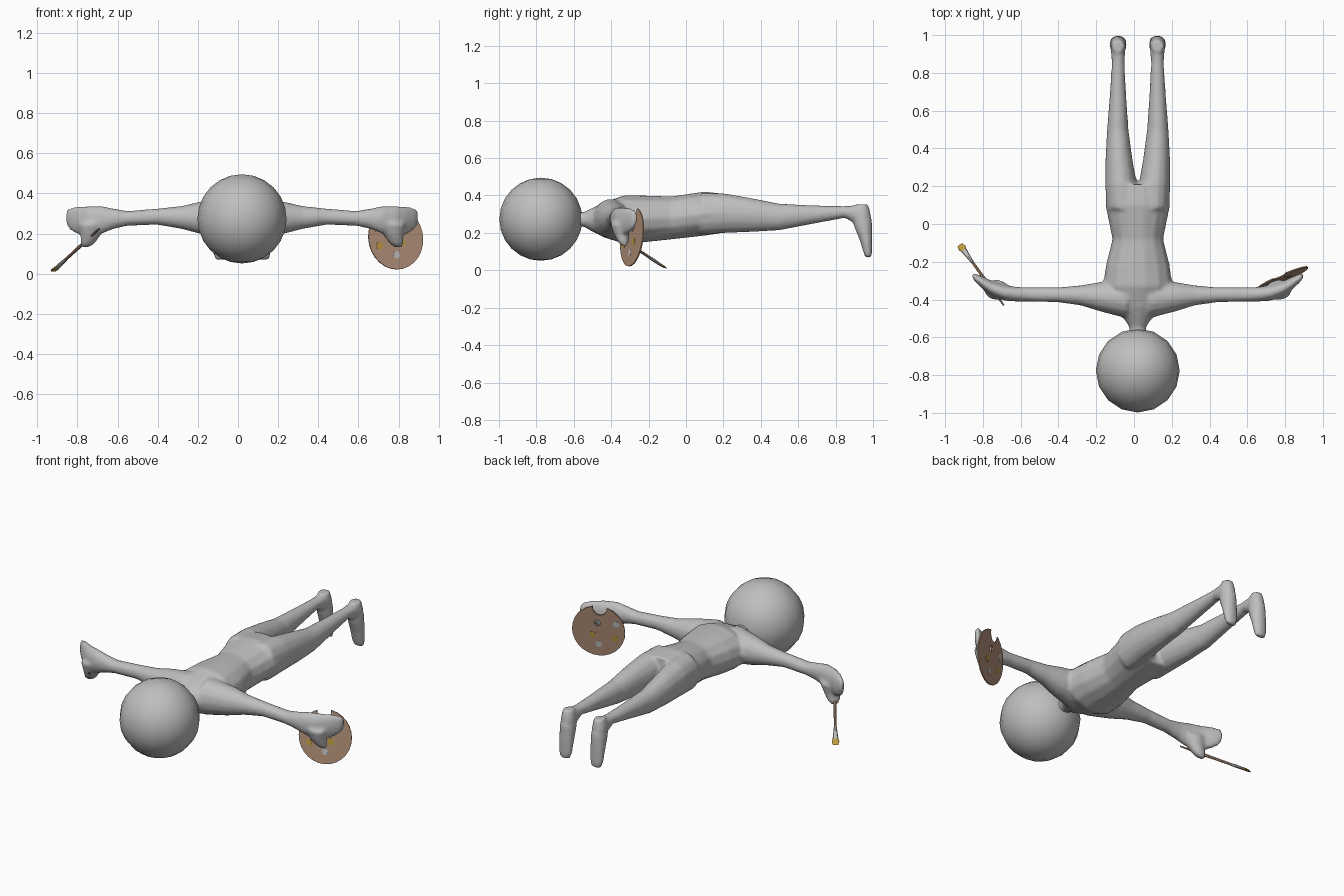
import bpy, bmesh
from math import cos, sin, pi, radians
from mathutils import Vector, Matrix

cube = bpy.data.objects.get("Cube")
if cube:
    bpy.data.objects.remove(cube, do_unlink=True)

MID = 0.02  # symmetry plane of the figure


def material(name, rgb):
    m = bpy.data.materials.new(name)
    m.use_nodes = True
    m.diffuse_color = (*rgb, 1)
    m.node_tree.nodes["Principled BSDF"].inputs["Base Color"].default_value = (*rgb, 1)
    return m


grey = material("clay grey", (0.52, 0.52, 0.52))
wood = material("warm wood", (0.45, 0.28, 0.19))
ochre = material("ochre yellow", (0.50, 0.32, 0.05))


def loft(bm, rings, sides=14):
    """Closed tube through elliptical rings (centre, half axis, half axis)."""
    loops = []
    for c, u, v in rings:
        c, u, v = Vector(c), Vector(u), Vector(v)
        angles = [2 * pi * i / sides for i in range(sides)]
        loops.append([bm.verts.new(c + u * cos(a) + v * sin(a)) for a in angles])
    faces = [bm.faces.new(loops[0]), bm.faces.new(loops[-1])]
    for a, b in zip(loops, loops[1:]):
        for i in range(sides):
            j = (i + 1) % sides
            faces.append(bm.faces.new((a[i], a[j], b[j], b[i])))
    bmesh.ops.recalc_face_normals(bm, faces=faces)


def finish(bm, name, mat, smooth=True):
    mesh = bpy.data.meshes.new(name)
    bm.to_mesh(mesh)
    bm.free()
    mesh.materials.append(mat)
    mesh.polygons.foreach_set("use_smooth", [smooth] * len(mesh.polygons))
    ob = bpy.data.objects.new(name, mesh)
    bpy.context.scene.collection.objects.link(ob)
    return ob


# Torso: y, half width, bottom, top
TORSO = [(-0.59, .045, .235, .31), (-0.545, .045, .232, .312), (-0.50, .075, .205, .335),
         (-0.44, .13, .175, .365), (-0.33, .185, .138, .403), (-0.22, .17, .148, .402),
         (-0.08, .135, .163, .397), (0.10, .172, .183, .423), (0.21, .165, .2, .41)]
# Arm: x offset, y, half depth, bottom, top
ARM = [(.06, -.40, .10, .17, .385), (.20, -.385, .078, .195, .362), (.30, -.378, .054, .222, .338),
       (.42, -.375, .04, .243, .325), (.57, -.373, .038, .238, .313), (.64, -.372, .039, .222, .325),
       (.70, -.365, .042, .198, .338), (.77, -.342, .04, .19, .338), (.82, -.312, .034, .195, .335),
       (.86, -.285, .022, .22, .328), (.877, -.272, .012, .25, .315)]
# Leg: y, x offset, half width, bottom, top
LEG = [(.08, .086, .08, .19, .415), (.21, .089, .084, .198, .412), (.35, .1, .071, .204, .387),
       (.5, .106, .057, .213, .357), (.68, .105, .044, .248, .348), (.85, .104, .034, .28, .343)]

bm = bmesh.new()
loft(bm, [((MID, y, (lo + hi) / 2), (w, 0, 0), (0, 0, (hi - lo) / 2)) for y, w, lo, hi in TORSO])
for s in (1, -1):
    loft(bm, [((MID + s * x, y, (lo + hi) / 2), (0, d, 0), (0, 0, (hi - lo) / 2))
              for x, y, d, lo, hi in ARM])
    # Lower part of the closed hand
    loft(bm, [((MID + s * x, y, z), (r, 0, 0), (0, r * 0.8, 0))
              for x, y, z, r in ((.745, -.35, .25, .07), (.755, -.345, .19, .05),
                                 (.77, -.335, .15, .036), (.78, -.328, .132, .02))])
    # Leg that bends down into the foot
    leg = [((MID + s * x, y, (lo + hi) / 2), (w, 0, 0), (0, 0, (hi - lo) / 2))
           for y, x, w, lo, hi in LEG]
    foot = [((MID + s * .104, y, z), (w, 0, 0), (0, dy, dz))
            for y, z, w, dy, dz in ((.925, .303, .039, .03, .05), (.947, .25, .045, .048, .018),
                                    (.962, .17, .044, .035, .005), (.972, .1, .04, .024, .003),
                                    (.975, .068, .03, .016, 0))]
    loft(bm, leg + foot)
    # Heel
    loft(bm, [((MID + s * .104, y, z), (w, 0, 0), (0, d, 0))
              for y, z, w, d in ((.94, .352, .032, .035), (.943, .3, .042, .045),
                                 (.947, .25, .042, .045))])
body = finish(bm, "body", grey)
skin = body.modifiers.new("skin", 'REMESH')
skin.mode = 'VOXEL'
skin.voxel_size = 0.011
skin.use_smooth_shade = True
blend = body.modifiers.new("blend", 'SMOOTH')
blend.factor = 0.5
blend.iterations = 4

# Head
bm = bmesh.new()
bmesh.ops.create_uvsphere(bm, u_segments=16, v_segments=12, radius=0.222,
                          matrix=Matrix.Translation((MID, -.776, .273)))
finish(bm, "head", grey)

# Palette frame: u across, v up, n towards the front
turn, tilt = radians(23.5), 0.12
u = Vector((cos(turn), sin(turn), 0))
v = Vector((-sin(turn) * sin(tilt), cos(turn) * sin(tilt), cos(tilt)))
frame = Matrix((u, v, u.cross(v))).transposed().to_4x4()
frame.translation = (.785, -.288, .178)


def disc(name, mat, pu, pv, ru, rv, depth, sides=16):
    bm = bmesh.new()
    loft(bm, [((pu, pv, z), (ru, 0, 0), (0, rv, 0)) for z in (-depth / 2, depth / 2)], sides)
    ob = finish(bm, name, mat, False)
    ob.matrix_world = frame
    return ob


palette = disc("palette", wood, 0, 0, .148, .158, .007, 28)
for name, pu, pv, ru, rv in (("thumb_hole_cutter", .005, .05, .018, .018),
                             ("notch_cutter", -.01, .15, .04, .05)):
    cutter = disc(name, wood, pu, pv, ru, rv, .1)
    cutter.hide_render = True
    cutter.hide_viewport = True
    cut = palette.modifiers.new(name, 'BOOLEAN')
    cut.operation = 'DIFFERENCE'
    cut.solver = 'EXACT'
    cut.object = cutter

# Paint dabs
for i, (mat, pu, pv) in enumerate(((ochre, .033, -.025), (ochre, -.09, -.04),
                                   (grey, -.1, .05), (grey, 0, -.085))):
    disc(f"paint_dab_{i + 1}", mat, pu, pv, .018, .02, .0095, 10)

# Brush, flat towards its tip
start, end = Vector((-.69, -.43, .225)), Vector((-.922, -.11, .012))
along = (end - start).normalized()
wide = Vector((1, .5, 0))
wide = (wide - along * wide.dot(along)).normalized()
thin = along.cross(wide)
BRUSH = (("brush_handle", wood, ((0, .004, .004), (.3, .009, .009), (.72, .007, .007))),
         ("brush_ferrule", grey, ((.72, .008, .008), (.8, .011, .009), (.91, .016, .006))),
         ("brush_bristles", ochre, ((.91, .016, .006), (.95, .021, .005), (1, .015, .001))))
for name, mat, stations in BRUSH:
    bm = bmesh.new()
    loft(bm, [(start.lerp(end, t), wide * w, thin * d) for t, w, d in stations], 8)
    finish(bm, name, mat, False)
